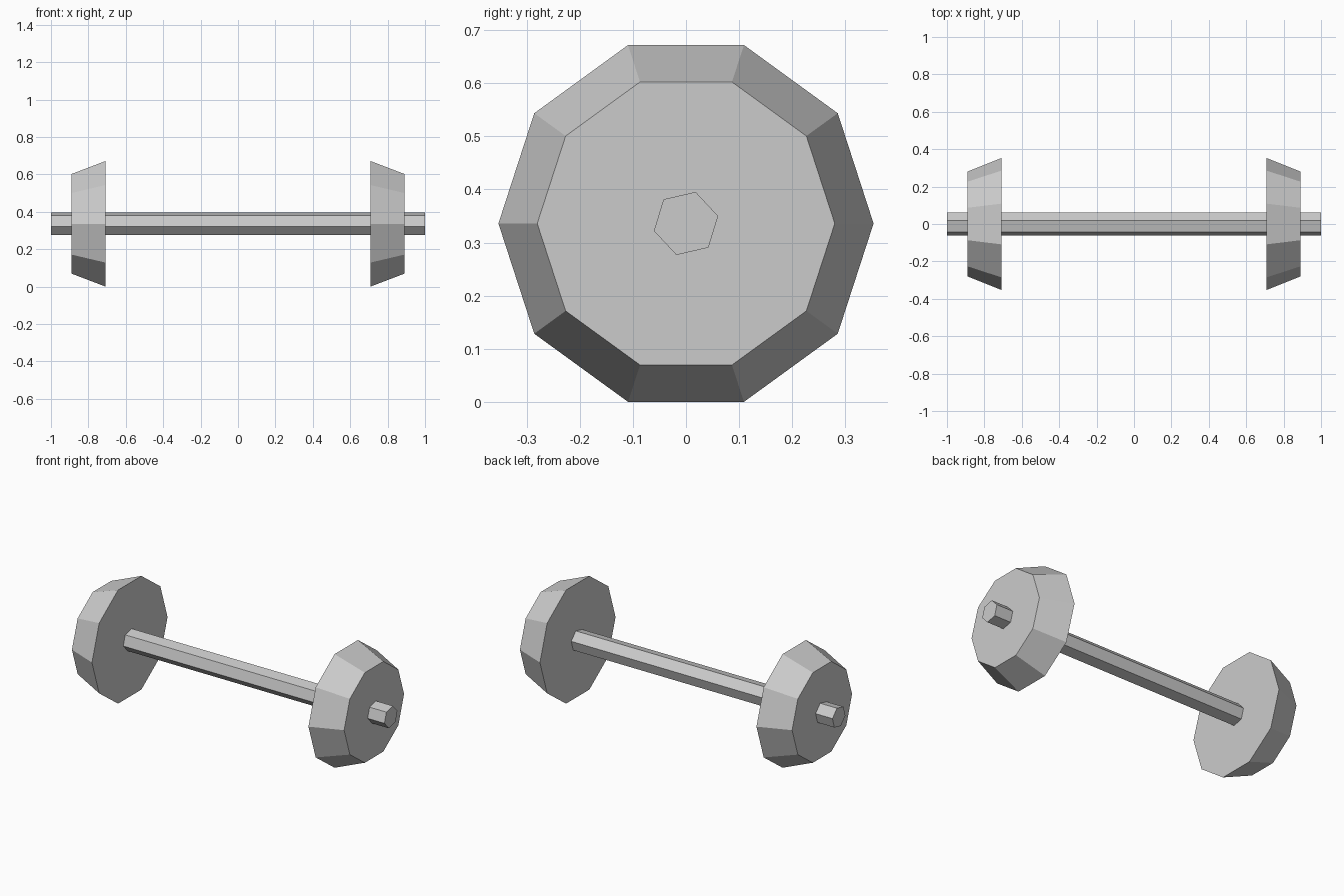
import bpy
import bmesh
from math import cos, sin, radians, tau

if "Cube" in bpy.data.objects:
    bpy.data.objects.remove(bpy.data.objects["Cube"], do_unlink=True)

AXIS_Z = 0.336

steel = bpy.data.materials.new("light grey steel")
steel.use_nodes = True
GREY = (0.6, 0.6, 0.6, 1)
steel.diffuse_color = GREY
steel.node_tree.nodes["Principled BSDF"].inputs["Base Color"].default_value = GREY


def prism(name, sides, turn, ends):
    """Flat-sided solid along x; ends holds (x, radius) for both caps."""
    bm = bmesh.new()
    rings = []
    for x, r in ends:
        angles = [turn + tau * i / sides for i in range(sides)]
        rings.append([bm.verts.new((x, r * cos(a), AXIS_Z + r * sin(a))) for a in angles])
    a, b = rings
    for i in range(sides):
        j = (i + 1) % sides
        bm.faces.new((a[i], a[j], b[j], b[i]))
    bm.faces.new(a)
    bm.faces.new(b)
    bmesh.ops.recalc_face_normals(bm, faces=bm.faces)
    mesh = bpy.data.meshes.new(name)
    bm.to_mesh(mesh)
    bm.free()
    mesh.materials.append(steel)
    obj = bpy.data.objects.new(name, mesh)
    bpy.context.collection.objects.link(obj)


# Six-sided bar, slightly rolled about its length
prism("bar", 6, radians(13), [(-1, 0.062), (1, 0.062)])

# Ten-sided weights, tapering towards the bar ends
for side, label in ((1, "left"), (-1, "right")):
    prism(label + "_weight", 10, 0, [(side * 0.708, 0.353), (side * 0.89, 0.28)])
